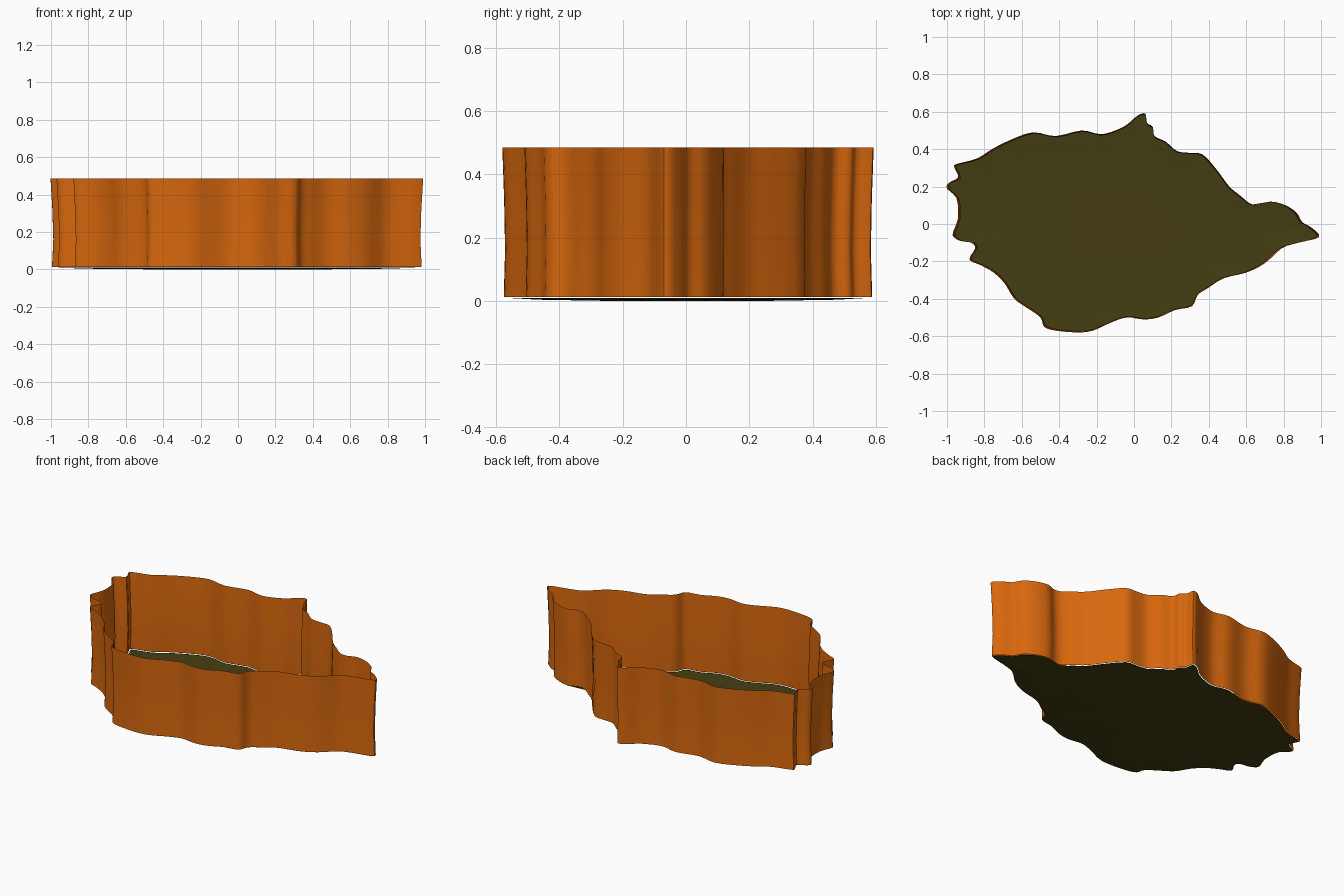
import bpy
from mathutils import Vector

cube = bpy.data.objects.get("Cube")
if cube:
    bpy.data.objects.remove(cube, do_unlink=True)


def make_material(name, colour):
    material = bpy.data.materials.new(name)
    material.use_nodes = True
    rgba = (*colour, 1)
    material.diffuse_color = rgba
    material.node_tree.nodes["Principled BSDF"].inputs["Base Color"].default_value = rgba
    return material


def make_object(name, vertices, faces, material):
    mesh = bpy.data.meshes.new(name)
    mesh.from_pydata(vertices, [], faces)
    mesh.materials.append(material)
    mesh.update()
    obj = bpy.data.objects.new(name, mesh)
    bpy.context.collection.objects.link(obj)
    return obj


def smooth_outline(points, steps):
    """Catmull-Rom curve through a closed outline."""
    result = []
    count = len(points)
    for i in range(count):
        before, start, end, after = (points[(i + k) % count] for k in (-1, 0, 1, 2))
        for step in range(steps):
            t = step / steps
            result.append(start + 0.5 * t * (
                (end - before)
                + t * (2 * before - 5 * start + 4 * end - after)
                + t * t * (3 * start - before - 3 * end + after)))
    return result


def ring(outline, scale, height):
    return [(p.x * scale, p.y * scale, height) for p in outline]


def stack_rings(rings):
    """Quads joining a stack of closed rings."""
    count = len(rings[0])
    vertices = [v for r in rings for v in r]
    faces = []
    for level in range(len(rings) - 1):
        base = level * count
        for i in range(count):
            j = (i + 1) % count
            faces.append((base + i, base + j, base + count + j, base + count + i))
    return vertices, faces


# Irregular outline in hundredths, anticlockwise from the pointed end
OUTLINE = [
    (99, -7), (95, -2), (90, 1), (87, 6), (81, 10), (73, 12), (67, 10), (62, 11),
    (57, 15), (51, 20), (45, 28), (37, 37), (30, 38), (23, 39), (17, 44), (11, 47),
    (10, 52), (7, 54), (6, 59), (2, 58), (-4, 53), (-10, 50), (-18, 48), (-28, 50),
    (-42, 47), (-54, 49), (-66, 45), (-76, 40), (-84, 35), (-95, 32), (-96, 30),
    (-94, 25), (-99, 22), (-100, 19), (-95, 14), (-94, 5), (-95, 0), (-97, -6),
    (-93, -9), (-87, -10), (-85, -13), (-88, -19), (-82, -22), (-75, -26),
    (-69, -32), (-64, -40), (-57, -45), (-50, -50), (-48, -55), (-42, -57),
    (-30, -58), (-22, -57), (-13, -53), (-4, -50), (5, -51), (13, -50), (22, -46),
    (31, -44), (34, -38), (40, -34), (48, -29), (60, -26), (70, -21), (79, -13),
    (88, -10),
]
outline = smooth_outline([Vector(p) / 100 for p in OUTLINE], 3)

orange = make_material("orange", (0.68, 0.136, 0.004))
olive = make_material("dark olive", (0.056, 0.046, 0.006))

# Thin upright wall, slightly drawn in below its middle
wall_rings = [ring(outline, scale, height) for scale, height in
              ((0.992, 0.012), (0.985, 0.16), (0.99, 0.32), (1.0, 0.485))]
wall = make_object("wall", *stack_rings(wall_rings), orange)
bpy.context.view_layer.objects.active = wall
wall.select_set(True)
bpy.ops.object.shade_smooth_by_angle(angle=0.7)

# Floor, sagging a little towards the middle
floor_rings = [ring(outline, scale, height) for scale, height in
               ((0.985, 0.01), (0.8, 0.004), (0.4, 0.0))]
vertices, faces = stack_rings(floor_rings)
centre = len(vertices)
vertices.append((0, 0, 0))
last = centre - len(outline)
for i in range(len(outline)):
    faces.append((last + i, last + (i + 1) % len(outline), centre))
floor = make_object("floor", vertices, faces, olive)
